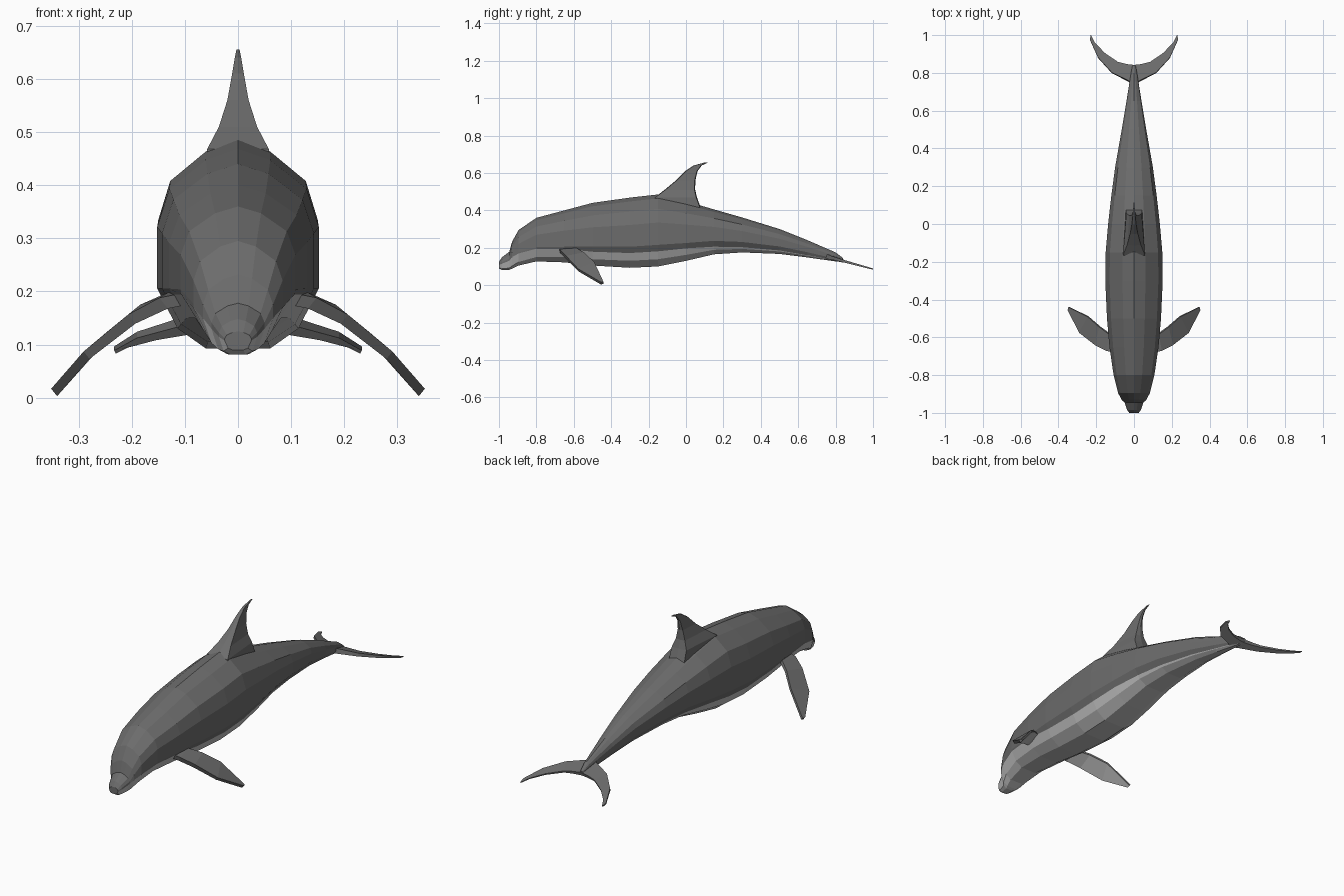
import bpy, bmesh
from mathutils import Vector

if "Cube" in bpy.data.objects:
    bpy.data.objects.remove(bpy.data.objects["Cube"])


def material(name, value):
    m = bpy.data.materials.new(name)
    m.diffuse_color = (value, value, value, 1)
    m.use_nodes = True
    m.node_tree.nodes["Principled BSDF"].inputs["Base Color"].default_value = m.diffuse_color
    return m


BACK = material("slate grey back", 0.15)
BELLY = material("pale grey belly", 0.52)


def loft(name, rings, paint=None, mirror=False):
    """Skin a list of closed rings, cap both ends, colour faces by a rule."""
    bm = bmesh.new()
    rows = [[bm.verts.new(p) for p in ring] for ring in rings]
    n = len(rows[0])
    for a, b in zip(rows, rows[1:]):
        for i in range(n):
            j = (i + 1) % n
            f = bm.faces.new((a[i], a[j], b[j], b[i]))
            f.material_index = paint(i) if paint else 0
    bm.faces.new(rows[0])
    bm.faces.new(rows[-1])
    if mirror:
        copy = bmesh.ops.duplicate(bm, geom=bm.verts[:] + bm.edges[:] + bm.faces[:])
        for v in copy["geom"]:
            if isinstance(v, bmesh.types.BMVert):
                v.co.x *= -1
    bmesh.ops.recalc_face_normals(bm, faces=bm.faces[:])
    me = bpy.data.meshes.new(name)
    bm.to_mesh(me)
    bm.free()
    me.materials.append(BACK)
    me.materials.append(BELLY)
    ob = bpy.data.objects.new(name, me)
    bpy.context.collection.objects.link(ob)
    return ob


def body_ring(y, top, bottom, w, b):
    """Half section from back to belly; point 5 follows the colour line b."""
    bx = min(1, 0.75 + 0.25 * (b - 0.1) / 0.2)
    half = [(0, 1), (.4, .945), (.85, .8), (1, max(.61, b + .12)), (1, max(.3, b + .04)),
            (bx, b), (.75, .1), (.4, 0), (0, 0)]
    pts = half + [(-x, z) for x, z in half[-2:0:-1]]
    return [(x * w, y, bottom + z * (top - bottom)) for x, z in pts]


# Body: y, top, bottom, half width, height fraction of the belly colour line
stations = [
    (-1.0, .125, .09, .025, .5), (-.985, .148, .081, .036, .5), (-.945, .178, .082, .05, .5),
    (-.93, .232, .088, .066, .43), (-.895, .295, .105, .084, .34), (-.8, .36, .127, .108, .29),
    (-.65, .4, .122, .13, .26), (-.5, .44, .105, .143, .22), (-.3, .468, .093, .152, .21),
    (-.15, .485, .1, .15, .21), (0, .448, .13, .137, .21), (.15, .405, .165, .12, .17),
    (.3, .362, .175, .1, .15), (.5, .3, .167, .065, .14), (.65, .24, .148, .04, .13),
    (.8, .175, .127, .016, .13), (.84, .145, .125, .008, .13)]
loft("body", [body_ring(*s) for s in stations], lambda i: 1 if 5 <= i <= 10 else 0)

# Dorsal fin: height, front y, rear y, half width
levels = [(.40, -.17, .08, .062), (.468, -.165, .055, .058), (.51, -.11, .045, .036),
          (.56, -.05, .046, .02), (.61, 0, .058, .011), (.64, .045, .08, .006),
          (.655, .10, .113, .003)]
loft("dorsal_fin", [[(w, f, z), (0, f - .004, z), (-w, f, z), (-w * .7, r, z),
                     (0, r + .004, z), (w * .7, r, z)] for z, f, r, w in levels])


def blade(name, sections, up):
    """Flat mirrored fin from (leading point, trailing point, half thickness)."""
    up = Vector(up).normalized()
    rings = []
    for lead, trail, t in sections:
        a, b = Vector(lead), Vector(trail)
        rings.append([a + up * t, b + up * t * .6, b - up * t * .6, a - up * t])
    return loft(name, rings, lambda i: 1 if i == 2 else 0, mirror=True)


# Flippers
blade("flippers", [
    ((.09, -.68, .188), (.08, -.58, .195), .013),
    ((.14, -.67, .178), (.125, -.585, .193), .013),
    ((.20, -.64, .148), (.18, -.545, .17), .011),
    ((.285, -.575, .08), (.243, -.49, .12), .009),
    ((.346, -.455, .01), (.344, -.44, .012), .009)], (.6, -.1, .75))


# Tail flukes: outline pairs in plan, sloping down to the rear
def on_slope(x, y):
    return (x, y, .14 - .27 * (y - .8))


outline = [((0, .73), (0, .84), .014), ((.03, .757), (.04, .845), .012),
           ((.117, .8), (.085, .857), .008), ((.19, .88), (.155, .905), .006),
           ((.233, .975), (.207, .96), .004), ((.23, 1.0), (.225, .995), .003)]
blade("tail_flukes", [(on_slope(*a), on_slope(*b), t) for a, b, t in outline], (0, .26, 1))
